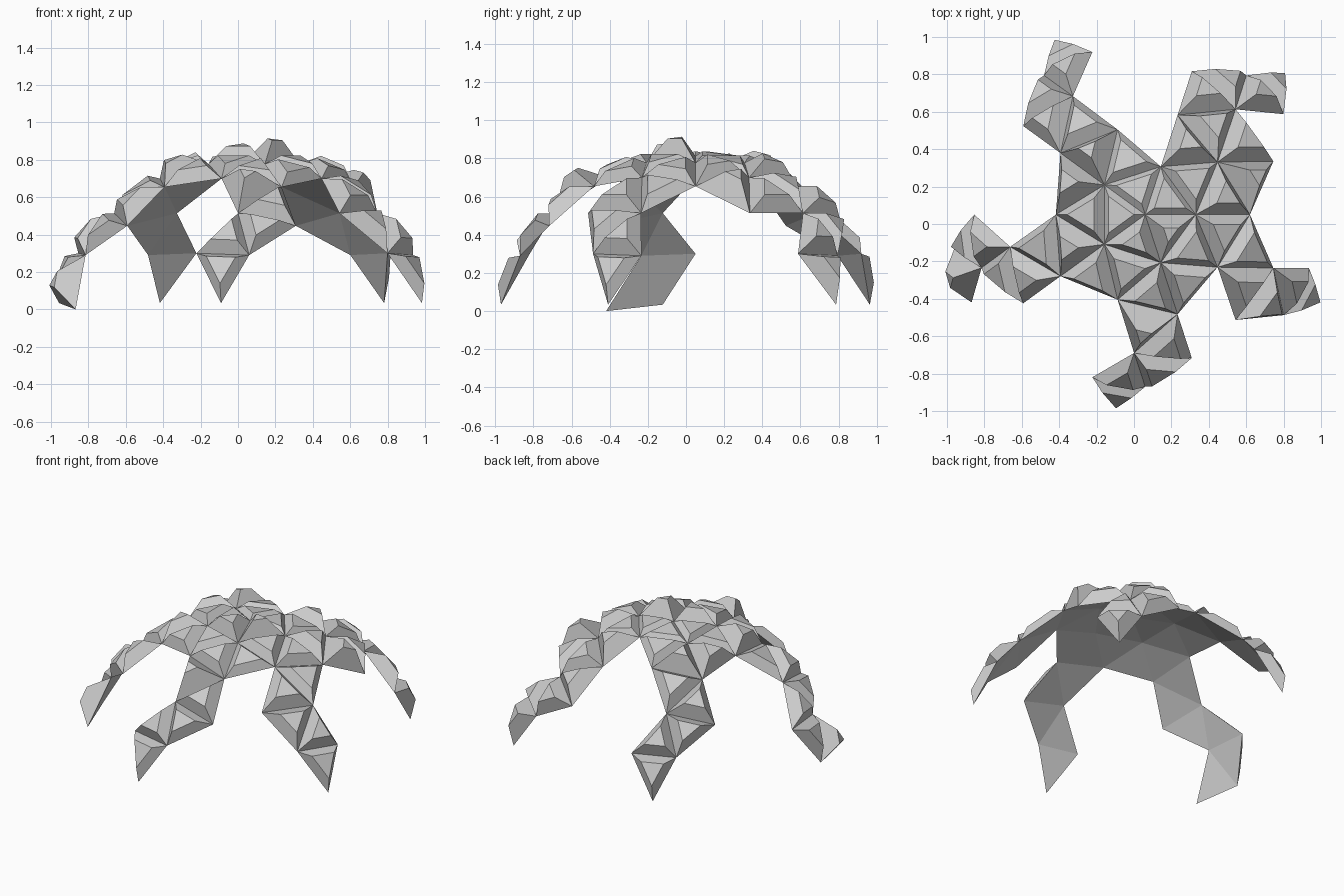
import bpy
import bmesh
import math
from mathutils import Vector

if "Cube" in bpy.data.objects:
    bpy.data.objects.remove(bpy.data.objects["Cube"])

# Sphere that carries every panel corner; the pole sits slightly off centre
CENTRE = Vector((0.06, 0.05, -0.26))
RADIUS = 1.072

# Corner families: distance from the pole axis and angle inside a fifth turn
RINGS = {
    "h": (0.0, 0), "p": (0.27, 0), "e": (0.56, 0), "m": (0.478, 36),
    "r": (0.742, -22.6), "q": (0.742, 22.6), "u": (0.806, 0),
    "x": (0.92, -18), "v": (0.914, -36), "w": (1.031, -26.4), "z": (1.04, -9.2),
}

grey = bpy.data.materials.new("light grey")
grey.diffuse_color = (0.6, 0.6, 0.6, 1)
grey.use_nodes = True
grey.node_tree.nodes["Principled BSDF"].inputs["Base Color"].default_value = grey.diffuse_color


def node(key):
    r, offset = RINGS[key[0]]
    a = math.radians(offset + 72 * int(key[1]))
    z = math.sqrt(RADIUS ** 2 - r * r)
    return CENTRE + Vector((r * math.cos(a), r * math.sin(a), z))


def add_panel(bm, keys, height):
    """Closed triangular panel with a raised, flat-topped pyramid."""
    base = [node(k) for k in keys]
    mid = sum(base, Vector()) / 3
    normal = (base[1] - base[0]).cross(base[2] - base[0]).normalized()
    if normal.dot(mid - CENTRE) < 0:
        base.reverse()
        normal = -normal
    # Tall pyramids have small tops, shallow ones wide tops
    scale = max(0.26, min(0.62, 0.8 - 4.2 * height))
    top = [mid + (b - mid) * scale + normal * height for b in base]
    lo = [bm.verts.new(c) for c in base]
    hi = [bm.verts.new(c) for c in top]
    bm.faces.new(lo[::-1])
    bm.faces.new(hi)
    for i in range(3):
        j = (i + 1) % 3
        bm.faces.new((lo[i], lo[j], hi[j], hi[i]))


def build(name, panels):
    bm = bmesh.new()
    for text, height in panels:
        add_panel(bm, text.split(), height)
    mesh = bpy.data.meshes.new(name)
    bm.to_mesh(mesh)
    bm.free()
    mesh.materials.append(grey)
    bpy.context.collection.objects.link(bpy.data.objects.new(name, mesh))


# Central cap: inner pentagon, then three panels per fifth around it
inner = [0.035, 0.035, 0.035, 0.09, 0.12]
between = [0.05, 0.05, 0.06, 0.06, 0.06]
after = [0.09, None, 0.10, 0.07, 0.06]   # spoke to its following middle corner
before = [0.07, 0.10, 0.12, 0.10, 0.07]  # spoke to its preceding middle corner
cap = []
for k in range(5):
    n, b = (k + 1) % 5, (k - 1) % 5
    cap.append((f"h0 p{k} p{n}", inner[k]))
    cap.append((f"p{k} m{k} p{n}", between[k]))
    if after[k] is not None:
        cap.append((f"p{k} e{k} m{k}", after[k]))
    cap.append((f"p{k} m{b} e{k}", before[k]))
# Order of spoke panels around the second fifth leaves one gap
build("dome_cap", cap)


def leg(k, heights):
    """Strip of five panels running down from the cap."""
    b = (k - 1) % 5
    strip = [f"m{b} e{k} r{k}", f"e{k} r{k} u{k}", f"r{k} u{k} x{k}",
             f"r{k} x{k} v{k}", f"v{k} x{k} w{k}"]
    return list(zip(strip, heights))


# Legs
build("front_leg", leg(4, [0.13, 0.08, 0.07, 0.07, 0.06]))
build("back_right_leg", leg(1, [0.08, 0.09, 0.08, 0.09, 0.09])
      + [("e0 m0 q0", 0.12), ("m0 q0 r1", 0.08)])
build("back_left_leg", leg(2, [0.07, 0.09, 0.08, 0.08, 0.07]))
build("left_leg", leg(3, [0.06, 0.08, 0.07, 0.08, 0.07])
      + [("x3 w3 z3", 0.12)])
build("right_leg", [("m4 e0 r0", 0.06), ("m4 r0 q4", 0.08), ("q4 r0 v0", 0.08),
                    ("r0 v0 x0", 0.08), ("v0 x0 w0", 0.06)])
